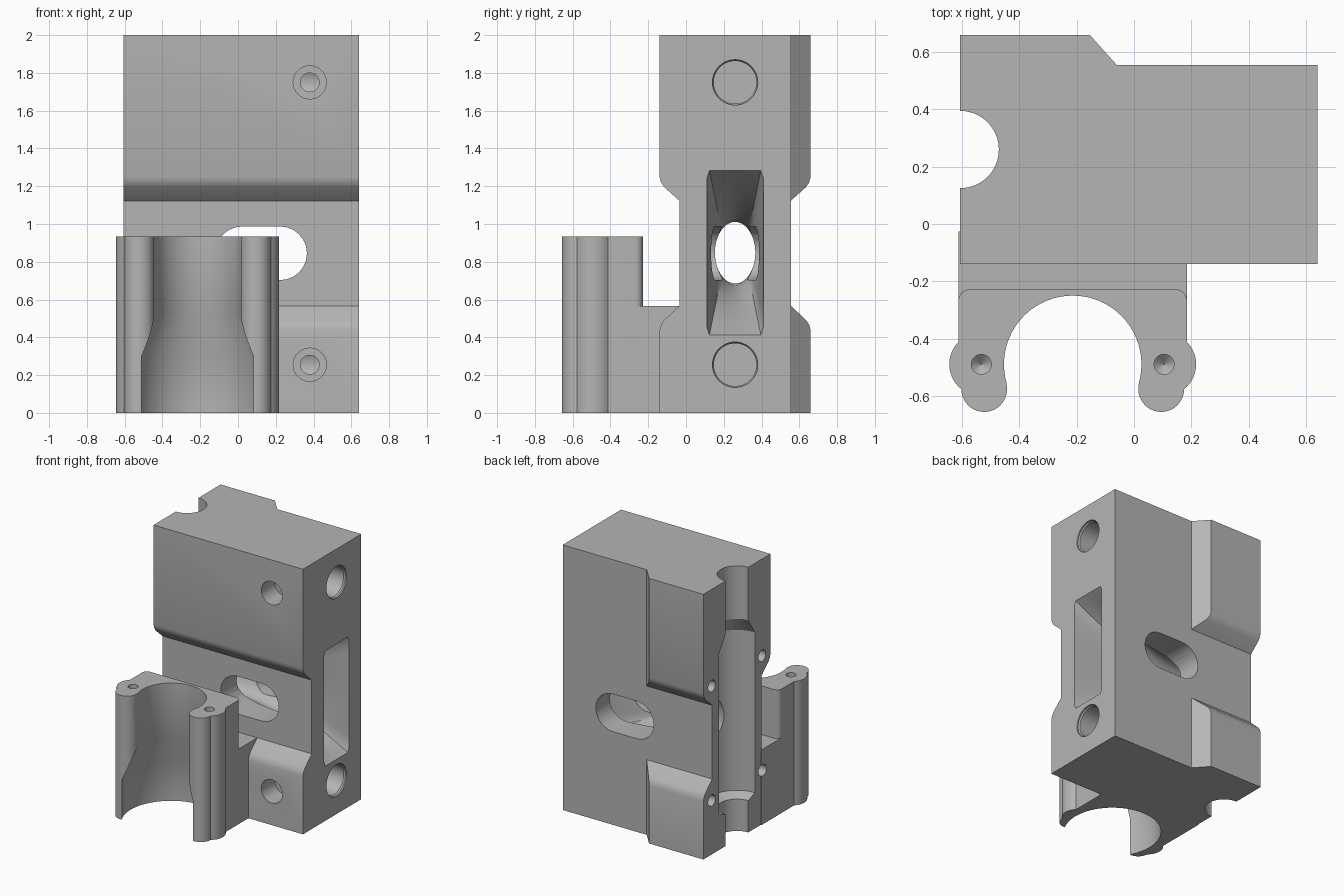
import bpy, bmesh
from math import sin, cos, pi, radians, copysign
from mathutils import Vector

old = bpy.data.objects.get("Cube")
if old:
    bpy.data.objects.remove(old)

GREY = (0.46, 0.46, 0.46, 1)
mat = bpy.data.materials.new("plain grey")
mat.use_nodes = True
mat.diffuse_color = GREY
mat.node_tree.nodes["Principled BSDF"].inputs["Base Color"].default_value = GREY


def place(axis, u, v, w):
    """Point at height w along an axis; u and v are the other two in x, y, z order."""
    return {"x": (w, u, v), "y": (u, w, v), "z": (u, v, w)}[axis]


def loft(name, rings):
    """Closed solid skinned through rings of equal point count."""
    bm = bmesh.new()
    loops = [[bm.verts.new(p) for p in ring] for ring in rings]
    n = len(loops[0])
    for a, b in zip(loops, loops[1:]):
        for i in range(n):
            bm.faces.new((a[i], a[(i + 1) % n], b[(i + 1) % n], b[i]))
    bm.faces.new(loops[0])
    bm.faces.new(loops[-1])
    bmesh.ops.recalc_face_normals(bm, faces=bm.faces)
    mesh = bpy.data.meshes.new(name)
    bm.to_mesh(mesh)
    bm.free()
    ob = bpy.data.objects.new(name, mesh)
    ob.data.materials.append(mat)
    bpy.context.collection.objects.link(ob)
    return ob


def prism(name, axis, points, lo, hi):
    return loft(name, [[place(axis, u, v, w) for u, v in points] for w in (lo, hi)])


def turned(name, axis, u, v, steps, n=48):
    """Round solid from (position, radius) steps along an axis."""
    return loft(name, [[place(axis, u + r * cos(2 * pi * i / n), v + r * sin(2 * pi * i / n), w)
                        for i in range(n)] for w, r in steps])


def arc(cx, cy, r, start, end, n=12):
    return [(cx + r * cos(radians(start + (end - start) * i / n)),
             cy + r * sin(radians(start + (end - start) * i / n))) for i in range(n + 1)]


def combine(target, tool, operation="DIFFERENCE"):
    mod = target.modifiers.new("shape", "BOOLEAN")
    mod.operation, mod.solver, mod.object = operation, "EXACT", tool
    bpy.context.view_layer.objects.active = target
    bpy.ops.object.modifier_apply(modifier=mod.name)
    bpy.data.objects.remove(tool)


# Main body: waisted side profile, mirrored front to back
MID = 0.26
half = [(0.4, 2), (0.4, 1.25), (0.392, 1.22), (0.375, 1.195), (0.295, 1.123),
        (0.295, 0.567), (0.375, 0.492), (0.392, 0.467), (0.4, 0.437), (0.4, 0)]
profile = [(MID - d, z) for d, z in half] + [(MID + d, z) for d, z in reversed(half)]
body = prism("main_body", "x", profile, -0.607, 0.64)

# Back relief leaves a raised pad on one side
combine(body, prism("relief", "z", [(-0.155, 0.661), (-0.155, 0.8), (0.8, 0.8),
                                    (0.8, 0.555), (-0.06, 0.555)], -0.1, 2.1))

# Vertical rod groove, wider in the middle
combine(body, turned("groove", "z", -0.607, MID,
                     [(-0.1, 0.135), (0.24, 0.135), (0.27, 0.213),
                      (1.48, 0.213), (1.6, 0.135), (2.1, 0.135)], 64))

# Flared side window: rectangle blending into an ellipse
N = 64


def window_ring(x, t):
    ring = []
    for i in range(N):
        a = 2 * pi * (i + 0.5) / N
        c, s = cos(a), sin(a)
        m = max(abs(c), abs(s))
        y = (1 - t) * 0.15 * c / m + t * 0.107 * c
        z = (1 - t) * 0.435 * s / m + t * 0.163 * s
        ring.append((x, MID + y, 0.848 + z))
    return ring


flare = [window_ring(0.7, 0)]
for k in range(9):
    f = k / 8
    flare.append(window_ring(0.64 - 0.74 * f, 1 - (1 - f) ** 1.6))
flare.append(window_ring(-0.8, 1))
combine(body, loft("window", flare))

# Oblong slot from front to back
slot = arc(0.223, 0.845, 0.142, -90, 90) + arc(0.022, 0.845, 0.142, 90, 270)
combine(body, prism("slot", "y", slot, -0.4, 0.9))

# Side sockets with screw holes meeting them from the front
for z in (0.255, 1.75):
    combine(body, turned("socket", "x", MID, z,
                         [(0.7, 0.12), (0.63, 0.12), (0.62, 0.113), (0.15, 0.113)]))
    combine(body, turned("screw_hole", "y", 0.38, z,
                         [(-0.3, 0.088), (0.02, 0.088), (0.021, 0.05), (0.22, 0.05)], 32))

# Clamp: low foot and taller jaw block
clamp = prism("rod_clamp", "z", [(-0.613, -0.027), (-0.613, -0.45),
                                 (0.185, -0.45), (0.185, -0.027)], 0, 0.567)
jaw = arc(0.145, -0.268, 0.04, 0, 90, 6) + arc(-0.573, -0.268, 0.04, 90, 180, 6)
jaw += [(-0.613, -0.5), (0.185, -0.5)]
combine(clamp, prism("jaw", "z", jaw, 0, 0.935), "UNION")

# Mirrored ears and rounded lips of the jaw
CX, CY = -0.214, -0.49
for side in (-1, 1):
    combine(clamp, turned("ear", "z", CX + side * 0.321, CY, [(0, 0.11), (0.935, 0.11)]), "UNION")
    combine(clamp, turned("lip", "z", CX + side * 0.309, -0.576, [(0, 0.08), (0.935, 0.08)]), "UNION")

# Stepped bore, open at the front
combine(clamp, turned("bore", "z", CX, CY, [(-0.1, 0.34), (0.3, 0.34), (0.53, 0.24), (1.1, 0.24)], 64))
combine(clamp, prism("mouth", "z", [(CX - 0.23, -0.9), (CX + 0.23, -0.9),
                                    (CX + 0.23, -0.55), (CX - 0.23, -0.55)], -0.1, 1.1))

# Blind screw holes with pointed ends in the ears
for side in (-1, 1):
    combine(clamp, turned("ear_hole", "z", CX + side * 0.319, CY,
                          [(1, 0.035), (0.72, 0.035), (0.69, 0.002)], 24))

# Small mounting holes beside the groove
for z in (0.407, 1.27):
    for d in (-0.3, 0.3):
        for part in (body, clamp):
            if part == body or (d < 0 and z < 1):
                combine(part, turned("mount_hole", "x", MID + d, z,
                                     [(-0.8, 0.043), (-0.3, 0.043)], 24))

# Smooth rounds, sharp edges
for part in (body, clamp):
    bpy.ops.object.select_all(action="DESELECT")
    part.select_set(True)
    bpy.context.view_layer.objects.active = part
    bpy.ops.object.shade_smooth_by_angle(angle=radians(30))
